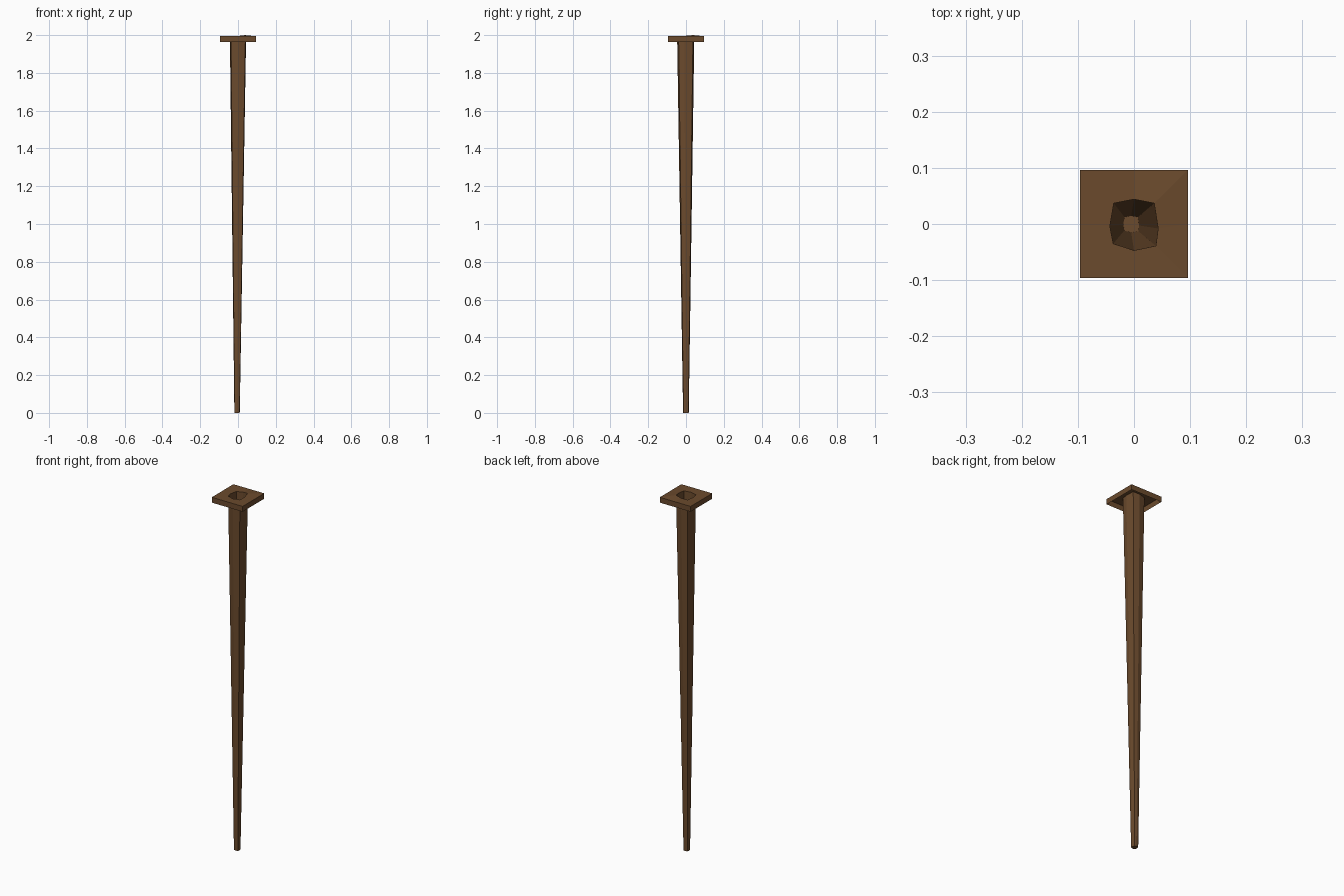
import bpy, bmesh

if "Cube" in bpy.data.objects:
    bpy.data.objects.remove(bpy.data.objects["Cube"])

# Material
mat = bpy.data.materials.new("brown_iron")
mat.diffuse_color = (0.147, 0.069, 0.026, 1)
mat.use_nodes = True
mat.node_tree.nodes["Principled BSDF"].inputs["Base Color"].default_value = mat.diffuse_color

bm = bmesh.new()


def ring(points):
    return [bm.verts.new(p) for p in points]


def bridge(a, b):
    n = len(a)
    for i in range(n):
        j = (i + 1) % n
        bm.faces.new((a[i], a[j], b[j], b[i]))


# Slightly irregular eight-sided mouth, counter-clockwise from the right
mouth_xy = [(0.043, -0.008), (0.036, 0.037), (0, 0.044), (-0.036, 0.037),
            (-0.043, -0.004), (-0.037, -0.035), (0, -0.047), (0.039, -0.039)]
mouth_z = [1.996, 2.0, 1.995, 1.992, 1.993, 1.994, 1.993, 1.994]
h = 0.096
square_xy = [(h, 0), (h, h), (0, h), (-h, h), (-h, 0), (-h, -h), (0, -h), (h, -h)]
tip_xy = [(x * 0.33 - 0.005, y * 0.33) for x, y in mouth_xy]

# Hollow tapered shaft with closed tip
tip = ring([(x, y, 0) for x, y in tip_xy])
mouth = ring([(x, y, z) for (x, y), z in zip(mouth_xy, mouth_z)])
bridge(tip, mouth)
bm.faces.new(tip[::-1])

# Square head with a downturned skirt, open underneath
rim = ring([(x, y, 1.994) for x, y in square_xy])
skirt = ring([(x, y, 1.964) for x, y in square_xy])
bridge(mouth, rim)
bridge(rim, skirt)

bmesh.ops.recalc_face_normals(bm, faces=bm.faces)
mesh = bpy.data.meshes.new("tapered_spike")
bm.to_mesh(mesh)
bm.free()
mesh.materials.append(mat)
bpy.context.collection.objects.link(bpy.data.objects.new("tapered_spike", mesh))
